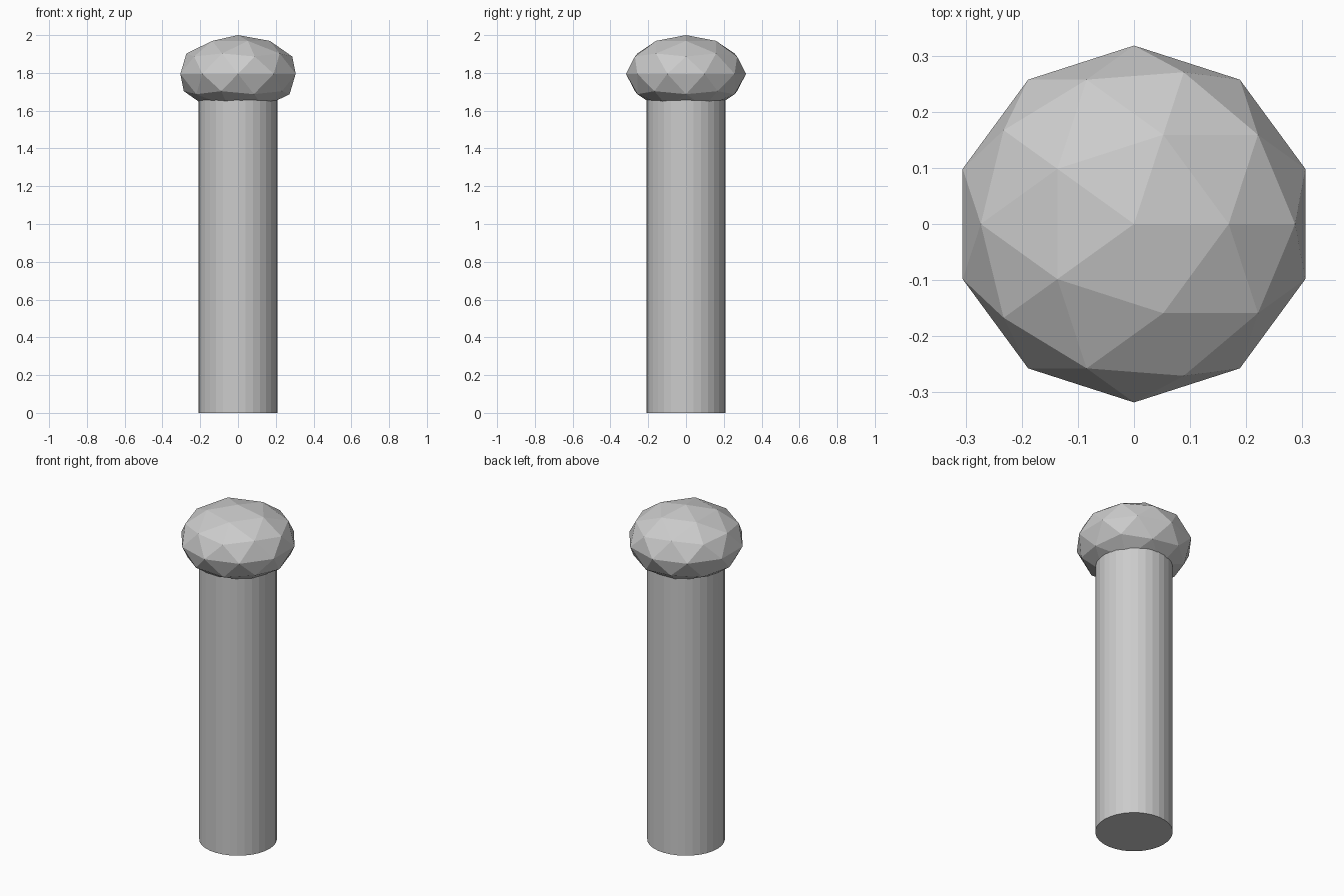
import bpy

if "Cube" in bpy.data.objects:
    bpy.data.objects.remove(bpy.data.objects["Cube"])

# Round shaft: 32 flat sides, its top end buried in the head
SHAFT_TOP = 1.70
bpy.ops.mesh.primitive_cylinder_add(vertices=32, radius=0.21, depth=SHAFT_TOP,
                                    location=(0, 0, SHAFT_TOP / 2))
bpy.context.object.name = "shaft"

# Faceted knob: flattened low-poly icosphere
bpy.ops.mesh.primitive_ico_sphere_add(subdivisions=2, radius=1, location=(0, 0, 1.795))
head = bpy.context.object
head.name = "head"
head.scale = (0.321, 0.318, 0.205)
bpy.ops.object.transform_apply(location=False, rotation=False, scale=True)
